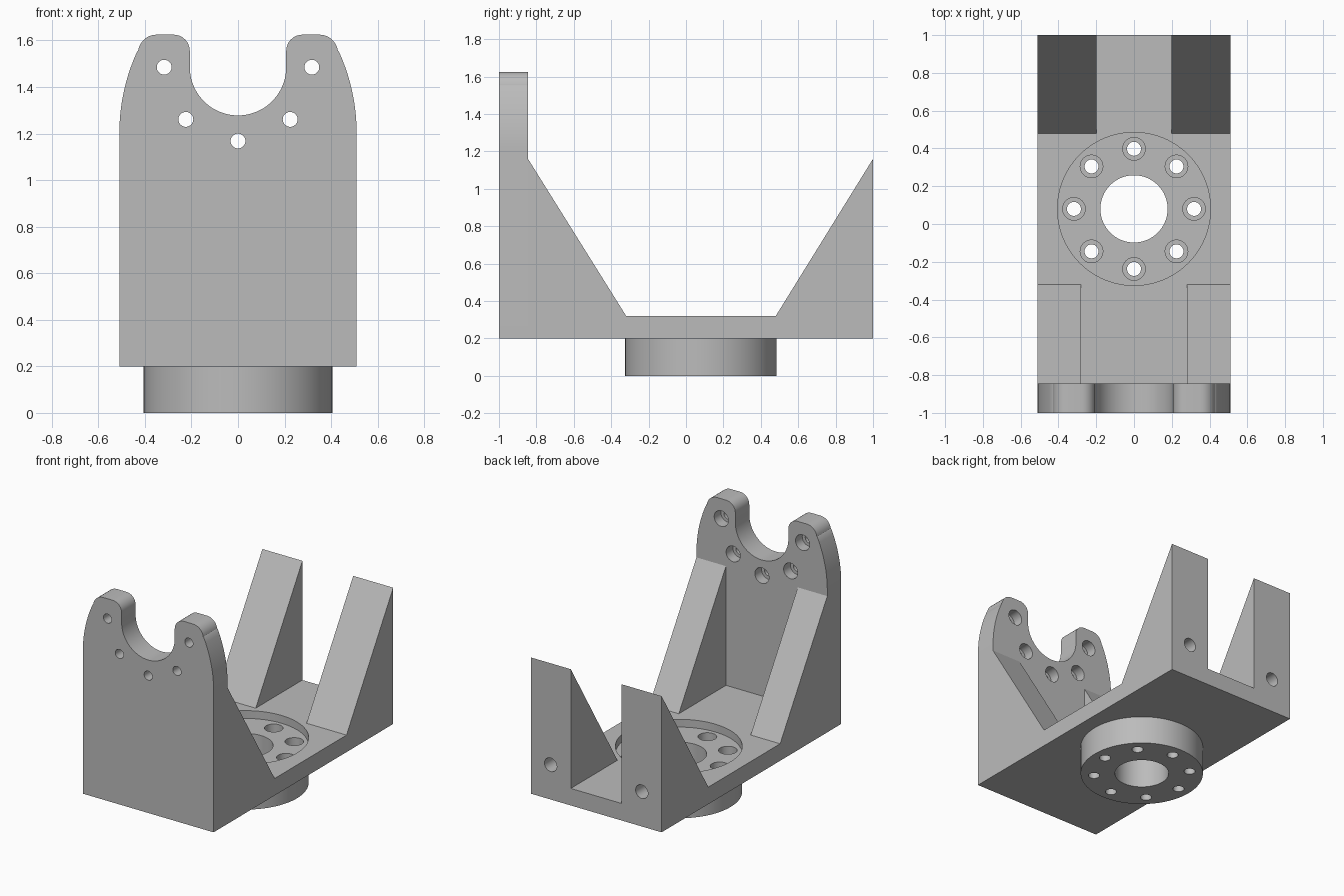
import bpy, bmesh, math
from math import sin, cos, pi
from mathutils import Matrix

cube = bpy.data.objects.get("Cube")
if cube:
    bpy.data.objects.remove(cube, do_unlink=True)

# One plain grey for the whole bracket
grey = bpy.data.materials.new("plain grey")
grey.use_nodes = True
GREY = (0.5, 0.5, 0.5, 1)
grey.diffuse_color = GREY
grey.node_tree.nodes["Principled BSDF"].inputs["Base Color"].default_value = GREY

HALF_W = 0.51
HUB_Y, HUB_R, BOLT_R = 0.08, 0.405, 0.318
BASE_Z, FLOOR_Z, DECK_Z = 0.2, 0.265, 0.32
PLATE_BACK = -0.845


def finish(name, bm):
    bmesh.ops.recalc_face_normals(bm, faces=bm.faces)
    mesh = bpy.data.meshes.new(name)
    bm.to_mesh(mesh)
    bm.free()
    obj = bpy.data.objects.new(name, mesh)
    bpy.context.collection.objects.link(obj)
    mesh.materials.append(grey)
    return obj


def extrude(name, points, offset):
    """Closed outline of 3D points swept along offset."""
    bm = bmesh.new()
    face = bm.faces.new([bm.verts.new(p) for p in points])
    out = bmesh.ops.extrude_face_region(bm, geom=[face])
    moved = [g for g in out["geom"] if isinstance(g, bmesh.types.BMVert)]
    bmesh.ops.translate(bm, verts=moved, vec=offset)
    return finish(name, bm)


def cylinder(name, x, y, z, r, length, along_y=False, sides=32):
    """Cylinder starting at (x, y, z), running up z or along +y."""
    bm = bmesh.new()
    bmesh.ops.create_cone(bm, cap_ends=True, segments=sides, radius1=r,
                          radius2=r, depth=length,
                          matrix=Matrix.Translation((0, 0, length / 2)))
    turn = Matrix.Rotation(-pi / 2 if along_y else 0, 4, "X")
    bm.transform(Matrix.Translation((x, y, z)) @ turn)
    return finish(name, bm)


def cut(obj, cutters):
    for c in cutters:
        mod = obj.modifiers.new("hole", "BOOLEAN")
        mod.operation, mod.solver, mod.object = "DIFFERENCE", "EXACT", c
        c.hide_render = True
    bpy.context.view_layer.update()
    deps = bpy.context.evaluated_depsgraph_get()
    mesh = bpy.data.meshes.new_from_object(obj.evaluated_get(deps))
    obj.modifiers.clear()
    obj.data = mesh
    for c in cutters:
        bpy.data.objects.remove(c, do_unlink=True)


def arc(cx, cz, r, start, end, steps):
    angles = [math.radians(start + (end - start) * i / steps) for i in range(steps + 1)]
    return [(cx + r * cos(a), cz + r * sin(a)) for a in angles]


# Base plate with a round seat for the hub
base = extrude("base_plate",
               [(-HALF_W, PLATE_BACK, BASE_Z), (HALF_W, PLATE_BACK, BASE_Z),
                (HALF_W, 1, BASE_Z), (-HALF_W, 1, BASE_Z)],
               (0, 0, DECK_Z - BASE_Z))
cut(base, [cylinder("seat_cutter", 0, HUB_Y, 0, HUB_R, 1, sides=96)])

# Hub with centre bore and a ring of counterbored bolt holes
hub = cylinder("hub", 0, HUB_Y, 0, HUB_R, FLOOR_Z, sides=96)
cutters = [cylinder("bore_cutter", 0, HUB_Y, -0.5, 0.178, 1, sides=64)]
for i in range(8):
    a = i * pi / 4
    x, y = BOLT_R * cos(a), HUB_Y + BOLT_R * sin(a)
    cutters.append(cylinder("bolt_cutter", x, y, -0.5, 0.037, 1))
    cutters.append(cylinder("counterbore_cutter", x, y, 0.1, 0.06, 1))
cut(hub, cutters)

# Front plate: curved shoulders, two rounded ears and a U notch
NOTCH_R, NOTCH_Z, TOP = 0.207, 1.485, 1.625
half = [(HALF_W, BASE_Z)]
half += arc(HALF_W - 0.85, 1.2, 0.85, 0, 24.5, 10)
half += arc(0.35, TOP - 0.08, 0.08, 8, 90, 8)
half += arc(NOTCH_R + 0.07, TOP - 0.07, 0.07, 90, 180, 8)
half += arc(0, NOTCH_Z, NOTCH_R, 0, -90, 20)
outline = half + [(-x, z) for x, z in reversed(half[:-1])]
plate = extrude("front_plate", [(x, -1, z) for x, z in outline],
                (0, 1 + PLATE_BACK, 0))
cutters = []
for degrees in (180, 225, 270, 315, 360):
    a = math.radians(degrees)
    x, z = 0.317 * cos(a), NOTCH_Z + 0.317 * sin(a)
    cutters.append(cylinder("screw_cutter", x, -1.5, z, 0.032, 1, True))
    cutters.append(cylinder("screw_head_cutter", x, -0.92, z, 0.055, 0.5, True))
cut(plate, cutters)

# Sloped gussets on both sides, front and rear
parts = [base, hub, plate]
for side, s in (("left", 1), ("right", -1)):
    for end, inner, tall_y, toe_y in (("front", 0.28, PLATE_BACK, -0.32),
                                      ("rear", 0.198, 1, 0.48)):
        gusset = extrude(f"{end}_gusset_{side}",
                         [(s * inner, tall_y, DECK_Z), (s * inner, toe_y, DECK_Z),
                          (s * inner, tall_y, 1.16)],
                         (s * (HALF_W - inner), 0, 0))
        if end == "rear":
            cut(gusset, [cylinder("blind_hole_cutter", s * 0.355, 0.75, 0.445,
                                  0.048, 0.5, True)])
        parts.append(gusset)

# Smooth round walls, sharp edges kept
bpy.ops.object.select_all(action="DESELECT")
for obj in parts:
    obj.select_set(True)
bpy.context.view_layer.objects.active = base
bpy.ops.object.shade_smooth_by_angle(angle=math.radians(30))
